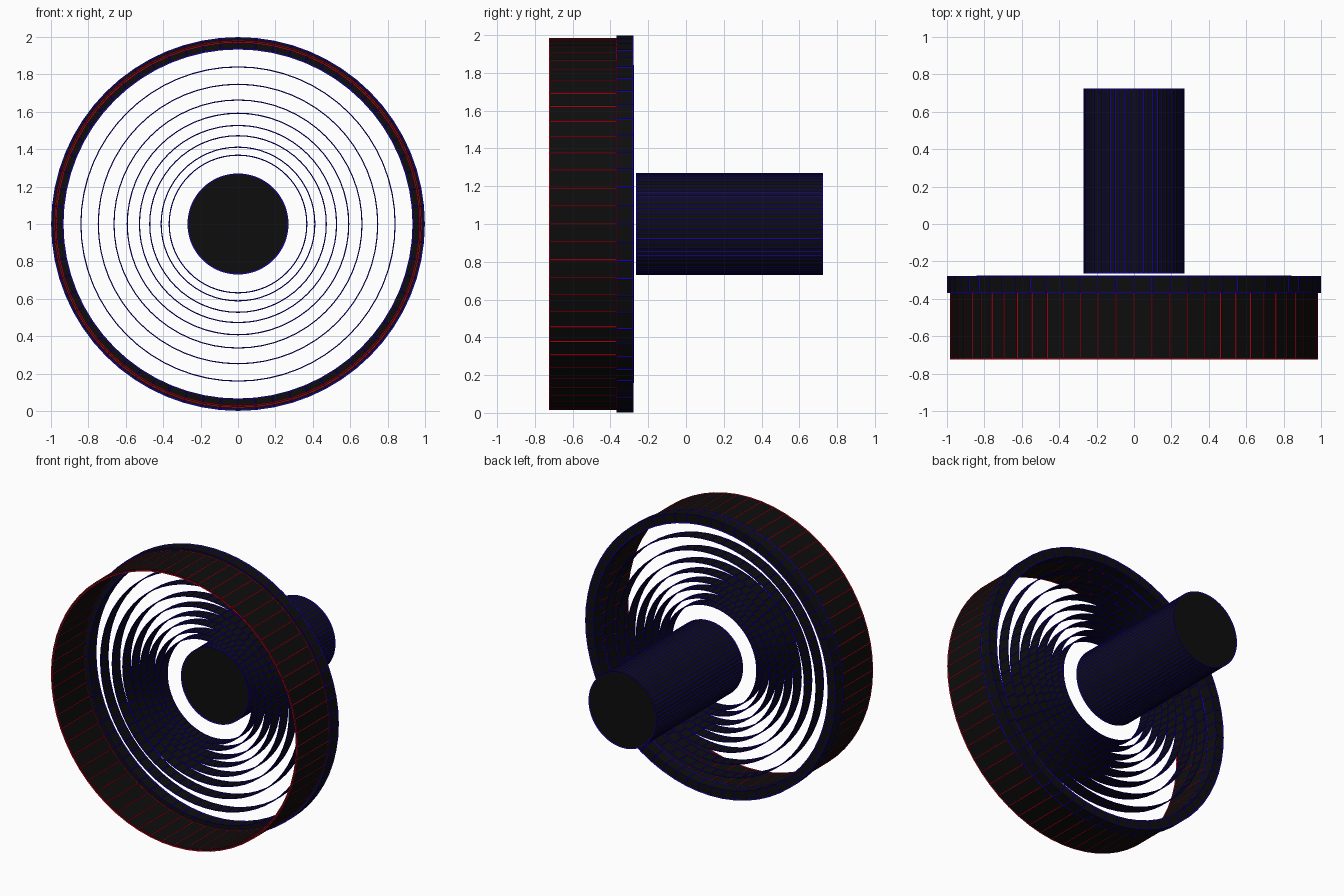
import bpy, bmesh
from math import sin, cos, pi

if "Cube" in bpy.data.objects:
    bpy.data.objects.remove(bpy.data.objects["Cube"])

SIDES = 64


def material(name, colour):
    m = bpy.data.materials.new(name)
    m.diffuse_color = (*colour, 1)
    m.use_nodes = True
    m.node_tree.nodes["Principled BSDF"].inputs["Base Color"].default_value = m.diffuse_color
    return m


black = material("black", (0.004, 0.004, 0.004))
blue = material("blue", (0.01, 0.0, 0.75))
red = material("red", (0.75, 0.0, 0.01))


def lathe(name, profile, line, closed=False, cap=False, lines=0.006):
    """Turn (radius, y) points round the y axis at z = 1, with raised edge lines."""
    bm = bmesh.new()
    loops = [[bm.verts.new((r * sin(2 * pi * i / SIDES), y, 1 + r * cos(2 * pi * i / SIDES)))
              for i in range(SIDES)] for r, y in profile]
    pairs = list(zip(loops, loops[1:]))
    if closed:
        pairs.append((loops[-1], loops[0]))
    for a, b in pairs:
        for i in range(SIDES):
            j = (i + 1) % SIDES
            bm.faces.new((a[i], a[j], b[j], b[i]))
    if cap:
        bm.faces.new(loops[0])
        bm.faces.new(loops[-1])
    bmesh.ops.recalc_face_normals(bm, faces=bm.faces)
    mesh = bpy.data.meshes.new(name)
    bm.to_mesh(mesh)
    bm.free()
    mesh.materials.append(black)
    mesh.materials.append(line)
    ob = bpy.data.objects.new(name, mesh)
    bpy.context.collection.objects.link(ob)
    # coloured strips along every edge
    w = ob.modifiers.new("edge_lines", 'WIREFRAME')
    w.thickness = lines
    w.offset = 0
    w.use_replace = False
    w.use_boundary = True
    w.material_offset = 1
    return ob


def tube(name, outer, inner, y0, y1, line):
    return lathe(name, [(outer, y0), (outer, y1), (inner, y1), (inner, y0)], line, closed=True)


# front hood and outer rim
tube("front_hood", 0.982, 0.970, -0.722, -0.367, red)
tube("outer_rim", 0.997, 0.935, -0.367, -0.281, blue)

# thin concentric rings
for n, r in enumerate((0.84, 0.747, 0.663, 0.592, 0.527, 0.472, 0.411, 0.368)):
    lathe(f"inner_ring_{n + 1}", [(r, -0.367), (r, -0.278)], blue)

# central barrel
lathe("centre_barrel", [(0.268, -0.262), (0.268, 0.722)], blue, cap=True)
